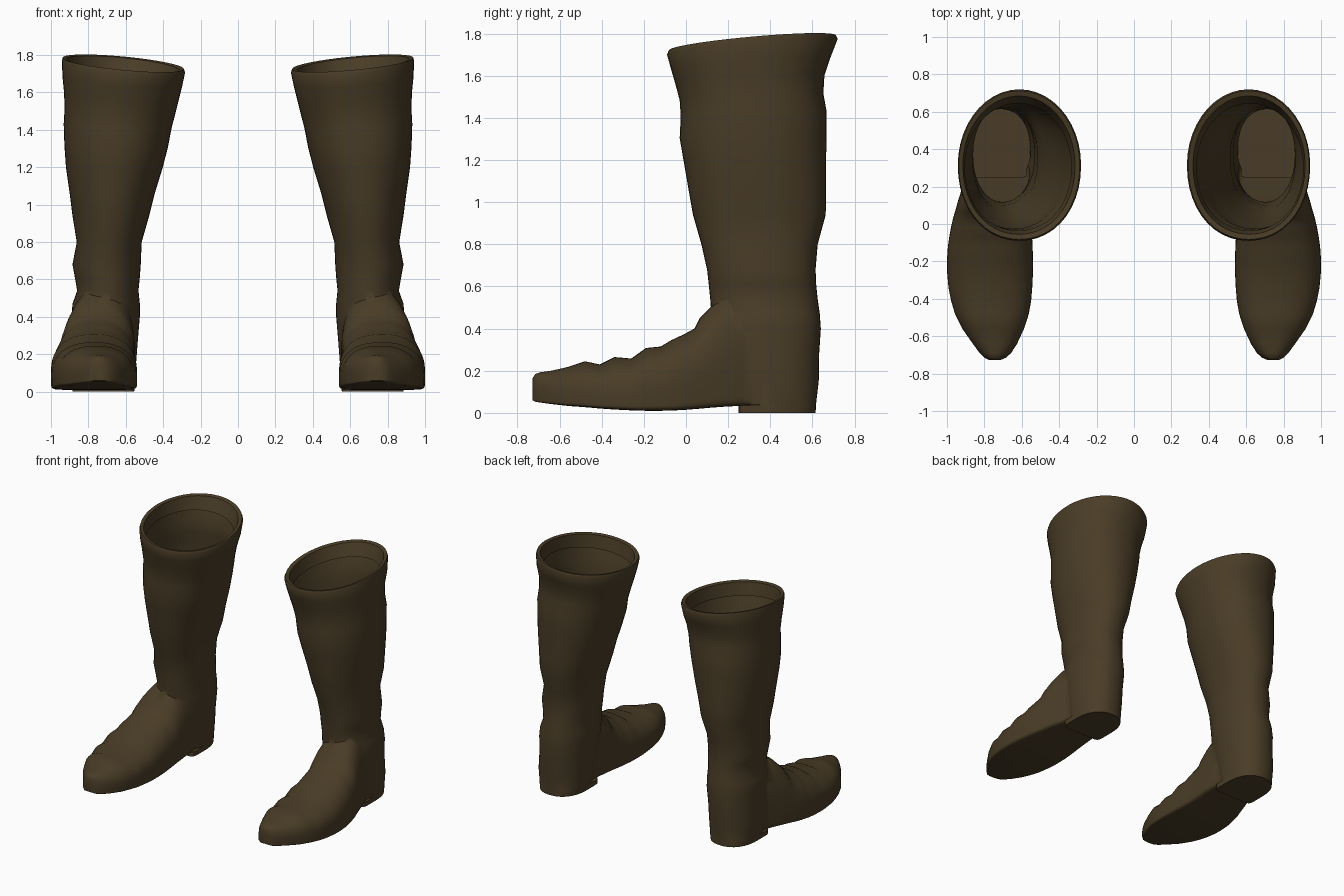
import bpy, bmesh, math

SEG = 44
leather = bpy.data.materials.new("dark brown leather")
leather.diffuse_color = (0.068, 0.046, 0.020, 1)


def sgn_pow(v, e):
    return math.copysign(abs(v) ** e, v)


def ring(a, b, x0, x1, m=0.5, n1=2.0, n2=2.0, tilt=0.0):
    """Closed section from point b (y, z) to point a (y, z), widest at fraction m.
    n1 and n2 square off the a and b halves."""
    cx, rx = (x0 + x1) / 2, (x1 - x0) / 2
    pts = []
    for i in range(SEG):
        t = 2 * math.pi * i / SEG
        c, s = math.cos(t), math.sin(t)
        n = n1 if c >= 0 else n2
        k = m + sgn_pow(c, 2 / n) * ((1 - m) if c >= 0 else m)
        u = sgn_pow(s, 2 / n)
        pts.append((cx + rx * u, b[0] + (a[0] - b[0]) * k,
                    b[1] + (a[1] - b[1]) * k + tilt * u))
    return pts


def loft(name, rings):
    bm = bmesh.new()
    loops = [[bm.verts.new(p) for p in r] for r in rings]
    for l0, l1 in zip(loops, loops[1:]):
        for i in range(SEG):
            j = (i + 1) % SEG
            bm.faces.new((l0[i], l0[j], l1[j], l1[i]))
    bm.faces.new(loops[0])
    bm.faces.new(loops[-1])
    bmesh.ops.recalc_face_normals(bm, faces=bm.faces)
    me = bpy.data.meshes.new(name)
    bm.to_mesh(me)
    bm.free()
    me.materials.append(leather)
    ob = bpy.data.objects.new(name, me)
    bpy.context.collection.objects.link(ob)
    return ob


# Shaft with heel: z, front y, back y, inner x, outer x
heel = [(0.0, 0.25, 0.615, 0.555, 0.885), (0.036, 0.25, 0.617, 0.552, 0.888)]
leg = [
    (0.040, 0.20, 0.617, 0.552, 0.888), (0.15, 0.17, 0.63, 0.545, 0.895),
    (0.28, 0.14, 0.632, 0.535, 0.89), (0.40, 0.13, 0.64, 0.525, 0.89),
    (0.47, 0.12, 0.635, 0.525, 0.885), (0.54, 0.115, 0.625, 0.532, 0.86),
    (0.61, 0.108, 0.618, 0.525, 0.872), (0.68, 0.10, 0.615, 0.52, 0.885),
    (0.80, 0.073, 0.625, 0.515, 0.862), (0.94, 0.033, 0.663, 0.475, 0.885),
    (1.06, 0.012, 0.665, 0.445, 0.90), (1.20, -0.012, 0.665, 0.402, 0.92),
    (1.31, -0.03, 0.667, 0.375, 0.928), (1.42, -0.025, 0.667, 0.355, 0.932),
    (1.50, -0.03, 0.652, 0.335, 0.927), (1.58, -0.05, 0.657, 0.316, 0.93),
    (1.66, -0.072, 0.685, 0.297, 0.938),
]
rings = [ring((f, z), (b, z), x0, x1, 0.6, 9, 2.3) for z, f, b, x0, x1 in heel]
for z, f, b, x0, x1 in leg:
    k = max(0, (z - 1.2) / 0.55)          # slant grows towards the rim
    rings.append(ring((f, z - 0.03 * k), (b, z + 0.03 * k), x0, x1, 0.5, 2.1, 2.2, 0.025 * k))
# Rim, folded inwards
rings.append(ring((-0.09, 1.70), (0.72, 1.775), 0.283, 0.942, 0.5, 2.1, 2, 0.03))
rings.append(ring((-0.082, 1.72), (0.712, 1.792), 0.290, 0.937, 0.5, 2.1, 2, 0.03))
rings.append(ring((-0.055, 1.715), (0.685, 1.785), 0.315, 0.915, 0.5, 2.1, 2, 0.03))
rings.append(ring((-0.035, 1.62), (0.645, 1.69), 0.335, 0.905, 0.5, 2.1, 2, 0.03))
shaft = loft("shaft", rings)

# Foot: y, top z, sole z, inner x, outer x (the top wavers with creases)
foot_rows = [
    (-0.728, 0.165, 0.060, 0.715, 0.775), (-0.715, 0.185, 0.053, 0.685, 0.80),
    (-0.69, 0.193, 0.049, 0.657, 0.825), (-0.64, 0.20, 0.042, 0.625, 0.862),
    (-0.56, 0.218, 0.033, 0.588, 0.918), (-0.48, 0.245, 0.027, 0.562, 0.957),
    (-0.41, 0.23, 0.021, 0.55, 0.978), (-0.34, 0.265, 0.016, 0.544, 0.992),
    (-0.26, 0.258, 0.012, 0.54, 0.999), (-0.19, 0.308, 0.010, 0.54, 1.0),
    (-0.12, 0.315, 0.010, 0.542, 0.995), (-0.07, 0.345, 0.011, 0.545, 0.988),
    (-0.01, 0.373, 0.014, 0.548, 0.977), (0.04, 0.40, 0.018, 0.55, 0.965),
    (0.065, 0.45, 0.020, 0.55, 0.957), (0.12, 0.505, 0.025, 0.55, 0.942),
    (0.19, 0.55, 0.030, 0.552, 0.92), (0.27, 0.56, 0.034, 0.556, 0.893),
    (0.36, 0.54, 0.037, 0.575, 0.86),
]
foot = loft("foot", [ring((y, t), (y, s), x0, x1, 0.33, 2.3, 12)
                     for y, t, s, x0, x1 in foot_rows])

# Join shaft and foot into one skin
mod = shaft.modifiers.new("join", 'BOOLEAN')
mod.operation = 'UNION'
mod.solver = 'EXACT'
mod.object = foot
dg = bpy.context.evaluated_depsgraph_get()
skin = bpy.data.meshes.new_from_object(shaft.evaluated_get(dg))
for ob in (shaft, foot):
    bpy.data.objects.remove(ob)

# Open the top, then make the pair
for name, side in (("right_boot", 1), ("left_boot", -1)):
    bm = bmesh.new()
    bm.from_mesh(skin)
    caps = [f for f in bm.faces
            if f.normal.z > 0.7 and f.calc_area() > 0.05 and f.calc_center_median().z > 1.5]
    bmesh.ops.delete(bm, geom=caps, context='FACES')
    if side < 0:
        for v in bm.verts:
            v.co.x *= -1
        bmesh.ops.reverse_faces(bm, faces=bm.faces)
    me = bpy.data.meshes.new(name)
    bm.to_mesh(me)
    bm.free()
    me.materials.clear()
    me.materials.append(leather)
    me.shade_smooth()
    me.set_sharp_from_angle(angle=math.radians(50))
    bpy.context.collection.objects.link(bpy.data.objects.new(name, me))
